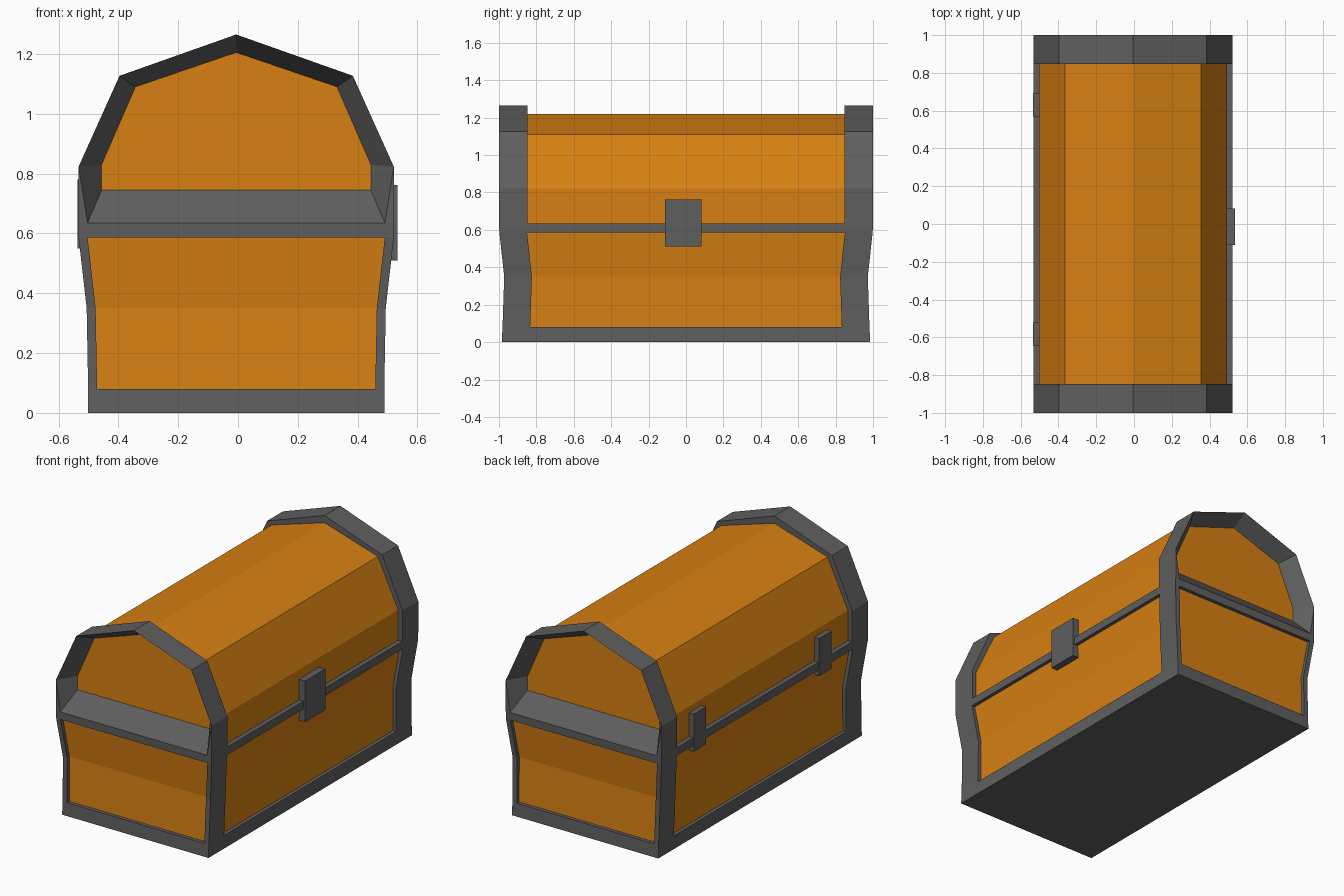
import bpy, bmesh

default = bpy.data.objects.get("Cube")
if default:
    bpy.data.objects.remove(default, do_unlink=True)

CX = -0.006  # the chest body sits slightly off centre, balancing the latch


def material(name, color):
    m = bpy.data.materials.new(name)
    m.use_nodes = True
    m.diffuse_color = color
    bsdf = m.node_tree.nodes["Principled BSDF"]
    bsdf.inputs["Base Color"].default_value = color
    bsdf.inputs["Roughness"].default_value = 0.8
    return m


WOOD = material("orange wood", (0.68, 0.217, 0.006, 1))
IRON = material("dark grey iron", (0.114, 0.114, 0.114, 1))


def finish(name, bm, *mats):
    bmesh.ops.recalc_face_normals(bm, faces=bm.faces)
    mesh = bpy.data.meshes.new(name)
    bm.to_mesh(mesh)
    bm.free()
    for m in mats:
        mesh.materials.append(m)
    obj = bpy.data.objects.new(name, mesh)
    bpy.context.collection.objects.link(obj)
    return obj


def bridge(bm, a, b):
    n = len(a)
    return [bm.faces.new((a[i], a[(i + 1) % n], b[(i + 1) % n], b[i])) for i in range(n)]


def loft(name, levels, mat):
    """Stack of rectangles (x0, x1, y0, y1, z), capped at both ends."""
    bm = bmesh.new()
    rings = [[bm.verts.new((CX + x, y, z)) for x, y in ((x0, y0), (x1, y0), (x1, y1), (x0, y1))]
             for x0, x1, y0, y1, z in levels]
    for a, b in zip(rings, rings[1:]):
        bridge(bm, a, b)
    bm.faces.new(rings[0])
    bm.faces.new(rings[-1])
    return finish(name, bm, mat)


def box(name, x0, x1, y0, y1, z0, z1, mat):
    return loft(name, [(x0 - CX, x1 - CX, y0, y1, z) for z in (z0, z1)], mat)


def mirrored(half):
    """Mirror a right-hand outline whose last point lies on the centre line."""
    return half + [(-x, z) for x, z in reversed(half[:-1])]


# Half width and half length of the waisted base at each height
BASE = [(0.496, 0.985, 0.0), (0.495, 0.981, 0.08), (0.50, 0.972, 0.35),
        (0.527, 0.998, 0.587), (0.527, 1.0, 0.635)]


def slab(name, levels, inset, mat):
    return loft(name, [(inset - w, w - inset, inset - l, l - inset, z) for w, l, z in levels], mat)


# Wooden base with iron bands above and below
slab("base_panels", BASE[1:4], 0.022, WOOD)
slab("bottom_band", BASE[:2], 0, IRON)
slab("rim_band", BASE[3:], 0, IRON)

# Iron corner posts
for sx, side in ((1, "left"), (-1, "right")):
    for sy, end in ((-1, "front"), (1, "back")):
        loft(f"corner_post_{end}_{side}",
             [(sx * (w - 0.03), sx * w, sy * (l - 0.148), sy * l, z) for w, l, z in BASE[1:4]], IRON)

# Faceted wooden lid
profile = mirrored([(0.498, 0.63), (0.498, 0.82), (0.36, 1.11), (0, 1.22)])
bm = bmesh.new()
ends = [[bm.verts.new((CX + x, y, z)) for x, z in profile] for y in (-0.86, 0.86)]
bridge(bm, *ends)
for ring in ends:
    bm.faces.new(ring)
finish("lid_barrel", bm, WOOD)

# Iron arch at each end of the lid, sloping in to a recessed wooden panel
outer = mirrored([(0.527, 0.635), (0.527, 0.823), (0.39, 1.127), (0, 1.265)])
inner = mirrored([(0.45, 0.745), (0.45, 0.83), (0.337, 1.09), (0, 1.205)])
for s, end in ((-1, "front"), (1, "back")):
    bm = bmesh.new()

    def ring(points, y):
        return [bm.verts.new((CX + x, s * y, z)) for x, z in points]

    rear, face, panel = ring(outer, 0.847), ring(outer, 1.0), ring(inner, 0.9)
    foot = ring([(0.497, 0.635), (-0.497, 0.635)], 1.0)
    bridge(bm, rear, face)
    bm.faces.new(rear)
    # sloping faces around the arch
    for i in range(1, len(face) - 2):
        bm.faces.new((face[i], face[i + 1], panel[i + 1], panel[i]))
    # flat corner triangles and the slopes beside them
    for f, low, high in ((foot[0], 0, 1), (foot[1], -1, -2)):
        bm.faces.new((face[low], face[high], f))
        bm.faces.new((f, face[high], panel[high], panel[low]))
    bm.faces.new((foot[0], foot[1], panel[-1], panel[0]))
    wood_face = bm.faces.new(panel)
    wood_face.material_index = 1
    finish(f"lid_arch_{end}", bm, IRON, WOOD)

# Latch on one long side, two hinges on the other
box("latch", 0.46, 0.534, -0.112, 0.082, 0.51, 0.762, IRON)
for y, end in ((-0.582, "front"), (0.63, "back")):
    box(f"hinge_{end}", -0.536, -0.46, y - 0.06, y + 0.06, 0.55, 0.78, IRON)
